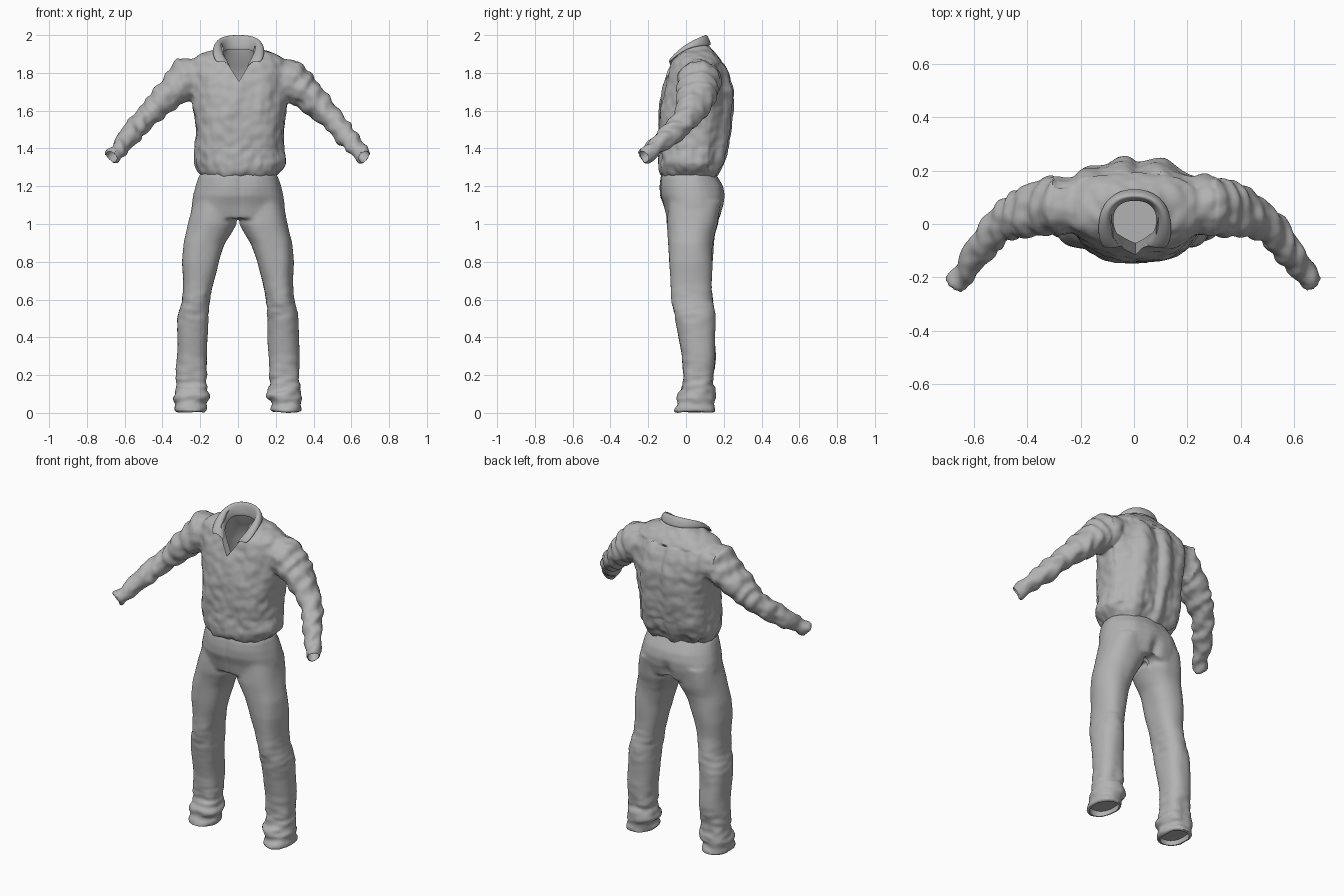
import bpy, bmesh, math
from mathutils import Vector, noise

if "Cube" in bpy.data.objects:
    bpy.data.objects.remove(bpy.data.objects["Cube"])

cloth = bpy.data.materials.new("grey cloth")
cloth.diffuse_color = (0.45, 0.45, 0.45, 1)
cloth.use_nodes = True
cloth.node_tree.nodes["Principled BSDF"].inputs["Base Color"].default_value = cloth.diffuse_color


def oval(z, x0, x1, y0, y1, power=2.4, n=32):
    """Horizontal superellipse ring between x0..x1 and y0..y1."""
    pts = []
    for i in range(n):
        a = 2 * math.pi * i / n
        c, s = math.cos(a), math.sin(a)
        px = math.copysign(abs(c) ** (2 / power), c)
        py = math.copysign(abs(s) ** (2 / power), s)
        pts.append(Vector(((x0 + x1) / 2 + px * (x1 - x0) / 2,
                           (y0 + y1) / 2 + py * (y1 - y0) / 2, z)))
    return pts


def tube(path, side, n=24):
    """Rings along a path of (x, y, z, radius up, radius across)."""
    pts = [Vector((side * p[0], p[1], p[2])) for p in path]
    rings = []
    for i, p in enumerate(pts):
        t = (pts[min(i + 1, len(pts) - 1)] - pts[max(i - 1, 0)]).normalized()
        u = t.cross(Vector((0, 1, 0))).normalized()
        v = t.cross(u)
        rings.append([p + u * math.cos(2 * math.pi * k / n) * path[i][3]
                      + v * math.sin(2 * math.pi * k / n) * path[i][4] for k in range(n)])
    return rings


def loft(bm, rings):
    vs = [[bm.verts.new(p) for p in r] for r in rings]
    n = len(vs[0])
    for a, b in zip(vs, vs[1:]):
        for i in range(n):
            bm.faces.new((a[i], a[(i + 1) % n], b[(i + 1) % n], b[i]))
    bm.faces.new(vs[0][::-1])
    bm.faces.new(vs[-1])


def make(name, bm):
    bmesh.ops.recalc_face_normals(bm, faces=bm.faces)
    me = bpy.data.meshes.new(name)
    bm.to_mesh(me)
    bm.free()
    ob = bpy.data.objects.new(name, me)
    bpy.context.collection.objects.link(ob)
    me.materials.append(cloth)
    return ob


def apply(ob, kind, **settings):
    bpy.ops.object.select_all(action='DESELECT')
    bpy.context.view_layer.objects.active = ob
    ob.select_set(True)
    m = ob.modifiers.new(kind, kind)
    for k, v in settings.items():
        setattr(m, k, v)
    bpy.ops.object.modifier_apply(modifier=m.name)


def fuse(ob):
    """Blend overlapping lofts into one soft skin."""
    apply(ob, 'REMESH', mode='VOXEL', voxel_size=0.01)
    apply(ob, 'SMOOTH', factor=0.5, iterations=5)


def wrinkle(ob, fn):
    me = ob.data
    new = [v.co + v.normal * fn(v.co) for v in me.vertices]
    for v, c in zip(me.vertices, new):
        v.co = c


def cut(ob, rings):
    bm = bmesh.new()
    loft(bm, rings)
    c = make("cutter", bm)
    c.hide_render = True
    apply(ob, 'BOOLEAN', operation='DIFFERENCE', object=c, solver='EXACT')
    bpy.data.objects.remove(c)


def finish(ob):
    bpy.ops.object.select_all(action='DESELECT')
    bpy.context.view_layer.objects.active = ob
    ob.select_set(True)
    bpy.ops.object.shade_smooth_by_angle(angle=math.radians(50))


def bump(x, centre, width):
    return math.exp(-((x - centre) / width) ** 2)


# shirt: torso and two sleeves
torso = [(1.25, -.185, .20, -.125, .155), (1.275, -.205, .22, -.137, .172),
         (1.32, -.225, .252, -.143, .20), (1.40, -.23, .243, -.142, .222),
         (1.50, -.22, .243, -.148, .238), (1.60, -.237, .252, -.143, .247),
         (1.70, -.255, .262, -.122, .247), (1.80, -.27, .275, -.098, .222),
         (1.86, -.25, .26, -.075, .19), (1.90, -.19, .20, -.045, .163),
         (1.925, -.12, .13, -.025, .14), (1.95, -.1, .105, .0, .122)]
sleeve = [(.16, .07, 1.79, .09, .09), (.27, .07, 1.77, .113, .117), (.36, .06, 1.69, .083, .105),
          (.45, .03, 1.60, .068, .082), (.52, -.02, 1.53, .061, .068),
          (.59, -.115, 1.448, .053, .056), (.64, -.185, 1.388, .045, .043),
          (.668, -.222, 1.358, .042, .04)]
bm = bmesh.new()
loft(bm, [oval(*r) for r in torso])
for s in (-1, 1):
    loft(bm, tube(sleeve, s))
shirt = make("shirt", bm)
fuse(shirt)


def shirt_folds(p):
    d = .012 * noise.noise(Vector((p.x * 9, p.y * 9, p.z * 5)))
    d += .006 * noise.noise(p * 22)
    if abs(p.x) > .3:                                   # creases round the sleeves
        d += .004 * math.sin(70 * (abs(p.x) - .6 * p.z) + 3 * noise.noise(p * 8))
    elif p.y > .12 and p.z < 1.85:                      # long folds down the back
        d += .008 * math.sin(42 * p.x + 2.0 * p.z) - .01 * bump(p.x, 0.01, .02)
    if p.z < 1.4 and abs(p.x) < .3:                     # gathered hem
        d += .005 * noise.noise(Vector((p.x * 30, p.y * 30, p.z * 12)))
    return d


wrinkle(shirt, shirt_folds)

# hollow neck, front slit and sleeve ends
cut(shirt, [oval(*r) for r in [(1.45, -.10, .10, -.08, .15), (1.74, -.13, .13, -.075, .18),
                               (1.84, -.11, .11, -.05, .15), (1.91, -.085, .09, -.05, .105),
                               (2.05, -.085, .09, -.05, .095)]])
slit = [(.005, 1.755), (.05, 1.83), (.083, 1.90), (.083, 2.1), (-.078, 2.1), (-.078, 1.90), (-.043, 1.83)]
cut(shirt, [[Vector((x, y, z)) for x, z in slit] for y in (-.3, .03)])
for s in (-1, 1):
    cut(shirt, tube([(.585, -.11, 1.452, .03, .03), (.64, -.185, 1.388, .032, .031),
                     (.70, -.265, 1.323, .034, .033)], s))
finish(shirt)

# collar: inside stand, fold line and turned-down leaf, lofted front to back
inner = [(.04, -.078, 1.80), (.074, -.03, 1.85), (.083, .01, 1.88), (.078, .055, 1.90), (.045, .085, 1.905), (0, .09, 1.905)]
fold = [(.052, -.088, 1.832), (.084, -.045, 1.888), (.099, .01, 1.937), (.09, .06, 1.97), (.05, .093, 1.988), (0, .1, 1.992)]
leaf = [(.115, -.094, 1.835), (.136, -.058, 1.872), (.137, .01, 1.915), (.118, .075, 1.927), (.065, .122, 1.93), (0, .133, 1.93)]
mid = [tuple((a + b) / 2 + o for a, b, o in zip(f, l, (.006, 0, .016))) for f, l in zip(fold, leaf)]
bm = bmesh.new()
rows = []
for row in (inner, fold, mid, leaf):
    full = [(-x, y, z) for x, y, z in row] + row[-2::-1]
    rows.append([bm.verts.new((x + .003, y, z)) for x, y, z in full])
for a, b in zip(rows, rows[1:]):
    for i in range(len(a) - 1):
        bm.faces.new((a[i], a[i + 1], b[i + 1], b[i]))
collar = make("collar", bm)
apply(collar, 'SOLIDIFY', thickness=.012, offset=0)
apply(collar, 'SUBSURF', levels=2)
top = max(v.co.z for v in collar.data.vertices)
for v in collar.data.vertices:
    v.co.z += 2.0 - top
finish(collar)

# trousers: hips and two legs
hips = [(1.30, -.175, .175, -.11, .14), (1.25, -.205, .21, -.13, .165), (1.20, -.222, .226, -.137, .195),
        (1.15, -.236, .236, -.136, .208), (1.10, -.244, .244, -.118, .203), (1.03, -.25, .25, -.10, .178)]
leg = [(1.12, .01, .235, -.10, .19), (1.0, .008, .264, -.102, .168), (.95, .038, .275, -.098, .152),
       (.90, .068, .286, -.096, .145), (.80, .10, .295, -.09, .14), (.70, .125, .295, -.08, .136),
       (.60, .147, .298, -.077, .142), (.50, .158, .318, -.058, .152), (.30, .163, .325, -.027, .158),
       (.15, .168, .325, -.015, .143), (.10, .150, .333, -.04, .152), (.07, .153, .338, -.05, .155),
       (.045, .178, .33, -.04, .142), (.02, .168, .338, -.06, .152), (-.004, .172, .338, -.062, .154)]
bm = bmesh.new()
loft(bm, [oval(*r) for r in hips])
for s in (-1, 1):
    loft(bm, [oval(z, s * a, s * b, c, d, 2.3) for z, a, b, c, d in leg])
trousers = make("trousers", bm)
fuse(trousers)


def trouser_folds(p):
    d = .009 * noise.noise(Vector((p.x * 9, p.y * 9, p.z * 5)))
    low = bump(p.z, .12, .12) + .5 * bump(p.z, .55, .1)  # bunching at ankle and knee
    d += low * .012 * noise.noise(Vector((p.x * 14, p.y * 14, p.z * 30)))
    if p.y > .1:                                         # seat seam
        d -= .022 * bump(p.x, 0, .03) * bump(p.z, 1.06, .07)
    elif p.y < -.05 and p.z > 1.02:                      # fly seam
        d -= .004 * bump(p.x, .01, .012)
    return d


wrinkle(trousers, trouser_folds)
for s in (-1, 1):
    cut(trousers, [oval(z, s * .188, s * .322, -.045, .138, 2.3) for z in (-.05, .03)])
low = min(v.co.z for v in trousers.data.vertices)
for v in trousers.data.vertices:
    if v.co.z < .3:
        v.co.z -= low * (1 - v.co.z / .3)
finish(trousers)
